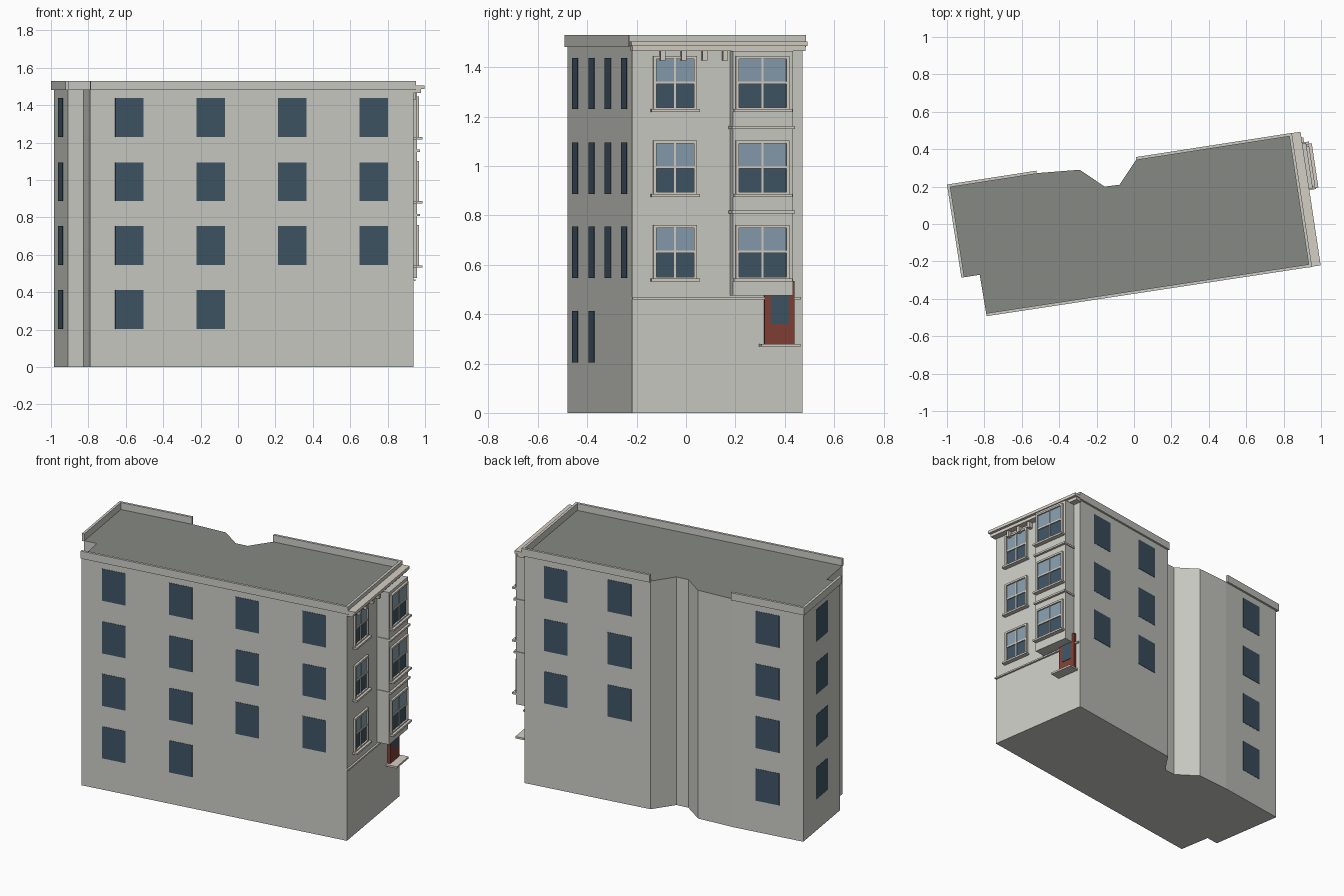
import bpy, bmesh
from mathutils import Vector

if "Cube" in bpy.data.objects:
    bpy.data.objects.remove(bpy.data.objects["Cube"])

def material(name, r, g, b):
    m = bpy.data.materials.new(name)
    m.diffuse_color = (r, g, b, 1)
    m.use_nodes = True
    m.node_tree.nodes["Principled BSDF"].inputs["Base Color"].default_value = m.diffuse_color
    return m

STONE = material("stone", 0.60, 0.60, 0.56)
ROOF = material("roofing", 0.24, 0.25, 0.23)
TRIM = material("trim", 0.66, 0.62, 0.55)
GLASS = material("dark_glass", 0.05, 0.09, 0.13)
SKY = material("light_glass", 0.24, 0.34, 0.42)
RED = material("red_paint", 0.22, 0.05, 0.035)

# Footprint corners, counter-clockwise from the front left
FOOT = [(-0.79, -0.48), (0.937, -0.218), (0.833, 0.472), (0.013, 0.345),
        (-0.077, 0.21), (-0.157, 0.20), (-0.29, 0.29), (-0.52, 0.272),
        (-0.985, 0.20), (-0.91, -0.285), (-0.825, -0.272)]
FRONT, FACADE, BACK_R, BACK_L, LEFT = 0, 1, 2, 7, 8
ROOF_Z = 1.485

def finish(name, bm, *mats):
    bmesh.ops.recalc_face_normals(bm, faces=bm.faces[:])
    me = bpy.data.meshes.new(name)
    bm.to_mesh(me)
    bm.free()
    for m in mats:
        me.materials.append(m)
    ob = bpy.data.objects.new(name, me)
    bpy.context.collection.objects.link(ob)

def wall_length(i):
    return (Vector(FOOT[(i + 1) % len(FOOT)]) - Vector(FOOT[i])).length

def boxes(name, wall, items, mat):
    """Boxes (s0, s1, n0, n1, z0, z1): s along a wall, n outward, z up."""
    p = Vector(FOOT[wall])
    d = (Vector(FOOT[(wall + 1) % len(FOOT)]) - p).normalized()
    n = Vector((d.y, -d.x))
    bm = bmesh.new()
    for s0, s1, n0, n1, z0, z1 in items:
        ring = [p + d * s + n * o for s, o in ((s0, n0), (s1, n0), (s1, n1), (s0, n1))]
        lo = [bm.verts.new((v.x, v.y, z0)) for v in ring]
        hi = [bm.verts.new((v.x, v.y, z1)) for v in ring]
        bm.faces.new(lo)
        bm.faces.new(hi)
        for k in range(4):
            j = (k + 1) % 4
            bm.faces.new((lo[k], lo[j], hi[j], hi[k]))
    finish(name, bm, mat)

# Main block with the dark roof
bm = bmesh.new()
base = bm.faces.new([bm.verts.new((x, y, 0)) for x, y in FOOT])
ext = bmesh.ops.extrude_face_region(bm, geom=[base], use_keep_orig=True)
bmesh.ops.translate(bm, vec=(0, 0, ROOF_Z),
                    verts=[g for g in ext["geom"] if isinstance(g, bmesh.types.BMVert)])
for f in bm.faces:
    if f.calc_center_median().z > ROOF_Z - 0.01:
        f.material_index = 1
finish("building_walls", bm, STONE, ROOF)

# Parapets on the straight outer walls
for wall, a, b in ((FRONT, 0, 0.014), (FACADE, 0.014, 0.012), (BACK_R, 0.012, 0),
                   (BACK_L, 0, 0.012), (LEFT, 0.012, 0)):
    boxes("parapet", wall, [(-a, wall_length(wall) + b, -0.003, 0.013, 1.481, 1.53)], STONE)

# Plain windows: wall, column centre, floors from the top
ROWS = [1.334, 0.991, 0.65, 0.308]
columns = [(FRONT, 0.212 + 0.44 * k, 4 if k < 2 else 3) for k in range(4)]
columns += [(BACK_R, 0.25 * wall_length(BACK_R), 3), (BACK_R, 0.754 * wall_length(BACK_R), 3),
            (BACK_L, 0.5 * wall_length(BACK_L), 4), (LEFT, 0.5 * wall_length(LEFT), 4)]
for wall, c, floors in columns:
    boxes("side_windows", wall, [(c - 0.077, c + 0.077, -0.005, 0.002, z - 0.104, z + 0.104)
                                 for z in ROWS[:floors]], GLASS)

# Projecting bay with floor bands
BAY = 0.08
boxes("bay", FACADE, [(0.40, 0.646, -0.005, BAY, 0.475, 1.466)], STONE)
boxes("bay_bands", FACADE, [(0.395, 0.652, 0, BAY + 0.016, z, z + 0.012)
                            for z in (0.807, 1.15)], TRIM)

# Sash windows on the facade
def sash_window(s0, s1, n, z0, z1):
    w, mid, c = 0.012, (z0 + z1) / 2, (s0 + s1) / 2
    f = n + 0.014
    boxes("sash_frame", FACADE, [
        (s0, s0 + w, n, f, z0, z1), (s1 - w, s1, n, f, z0, z1),
        (s0 + w, s1 - w, n, f, z1 - w, z1), (s0 + w, s1 - w, n, f, z0, z0 + w * 0.6),
        (s0 + w, s1 - w, n, n + 0.010, mid - 0.005, mid + 0.005),
        (c - 0.004, c + 0.004, n, n + 0.009, z0 + w * 0.6, z1 - w)], TRIM)
    boxes("window_sill", FACADE, [(s0 - 0.01, s1 + 0.01, n, n + 0.03, z0 - 0.012, z0)], TRIM)
    boxes("upper_pane", FACADE, [(s0 + w, s1 - w, n - 0.005, n + 0.005, mid, z1 - w)], SKY)
    boxes("lower_pane", FACADE, [(s0 + w, s1 - w, n - 0.005, n + 0.003, z0 + w * 0.6, mid)], GLASS)

for k in range(3):
    z = 0.544 + 0.343 * k
    sash_window(0.085, 0.264, 0, z, z + 0.216)
    sash_window(0.411, 0.630, BAY, z, z + 0.216)

# Cornice, brackets and string course
boxes("cornice", FACADE, [(-0.012, 0.710, 0, 0.060, 1.486, 1.505),
                          (-0.006, 0.704, 0, 0.042, 1.466, 1.486)], TRIM)
boxes("cornice_brackets", FACADE, [(s - 0.01, s + 0.01, 0, 0.03, 1.427, 1.466)
                                   for s in (0.122, 0.208, 0.294, 0.378)], TRIM)
boxes("string_course", FACADE, [(0, 0.69, 0, 0.012, 0.459, 0.469)], TRIM)

# Door, glazing and step
boxes("door", FACADE, [(0.540, 0.663, -0.005, 0.018, 0.28, 0.535)], RED)
boxes("door_glass", FACADE, [(0.565, 0.639, 0.01, 0.021, 0.36, 0.50)], GLASS)
boxes("door_step", FACADE, [(0.520, 0.678, 0, 0.07, 0.268, 0.28)], TRIM)
